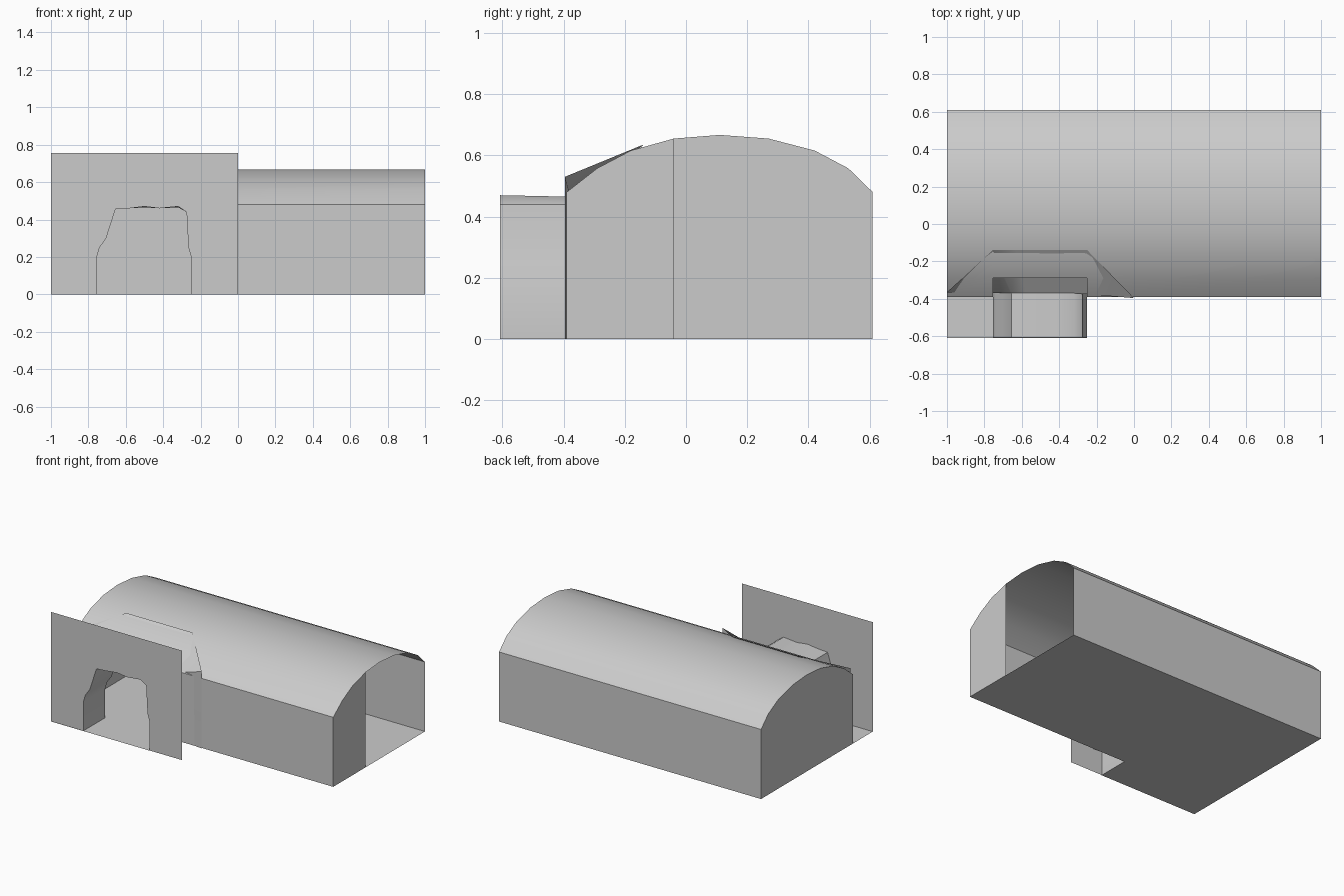
import bpy, math

if "Cube" in bpy.data.objects:
    bpy.data.objects.remove(bpy.data.objects["Cube"])

def make(name, verts, faces, smooth=None):
    me = bpy.data.meshes.new(name)
    me.from_pydata(verts, [], faces)
    me.update()
    ob = bpy.data.objects.new(name, me)
    bpy.context.collection.objects.link(ob)
    if smooth:
        bpy.ops.object.select_all(action='DESELECT')
        ob.select_set(True)
        bpy.context.view_layer.objects.active = ob
        bpy.ops.object.shade_smooth_by_angle(angle=math.radians(smooth))
    return ob

def loft(name, a, b, smooth=None):
    n = len(a)
    return make(name, a + b, [(i, i + 1, n + i + 1, n + i) for i in range(n - 1)], smooth)

# hall cross-section (y, z), front wall foot to back wall foot
arc = [(-.39, .48), (-.29, .558), (-.18, .616), (-.04, .655), (.11, .667),
       (.27, .655), (.42, .616), (.53, .558), (.61, .48)]
section = [(-.39, 0)] + arc + [(.61, 0)]

# hall shell, leaving out the wall and first roof facet above the passage
xs = [-1, -.755, -.25, 1]
n = len(section)
verts = [(x, y, z) for x in xs for y, z in section]
faces = [(c * n + i, c * n + i + 1, (c + 1) * n + i + 1, (c + 1) * n + i)
         for c in range(3) for i in range(n - 1) if not (c == 1 and i < 2)]
make("hall_shell", verts, faces, 32)

# end walls: left one full, right one only the front part
make("left_end_wall", [(-1, y, z) for y, z in section], [tuple(range(n))])
part = section[:5] + [(-.04, 0)]
make("right_end_wall", [(1, y, z) for y, z in part], [tuple(range(len(part)))])

# floor with the strip under the passage
make("floor", [(-1, -.39, 0), (1, -.39, 0), (1, .61, 0), (-1, .61, 0),
               (-1, -.61, 0), (-.25, -.61, 0), (-.25, -.39, 0)],
     [(0, 6, 1, 2, 3), (4, 5, 6, 0)])

# rough passage arch (x, z)
arch = [(-.755, 0), (-.755, .2), (-.74, .25), (-.705, .3), (-.655, .455),
        (-.58, .46), (-.5, .47), (-.42, .46), (-.32, .47), (-.275, .44),
        (-.265, .25), (-.25, .2), (-.25, 0)]
mouth = [(x, -.608, z) for x, z in arch]
inner = [(x, -.37, min(z, .465)) for x, z in arch]
loft("passage_tunnel", mouth, inner, 40)

# flared surround from the passage end up through the vault
flare = [(-1, -.365, 0), (-1, -.365, .2), (-1, -.365, .3), (-1, -.365, .53),
         (-.755, -.14, .635), (-.63, -.14, .635), (-.5, -.14, .635),
         (-.37, -.14, .635), (-.25, -.14, .635), (0, -.396, .53),
         (0, -.396, .3), (0, -.396, .2), (0, -.396, 0)]
loft("passage_flare", inner, flare, 40)

# facade panel with the arched opening
outline = mouth + [(0, -.608, 0), (0, -.608, .755), (-1, -.608, .755), (-1, -.608, 0)]
make("facade_panel", outline, [tuple(range(len(outline)))])
